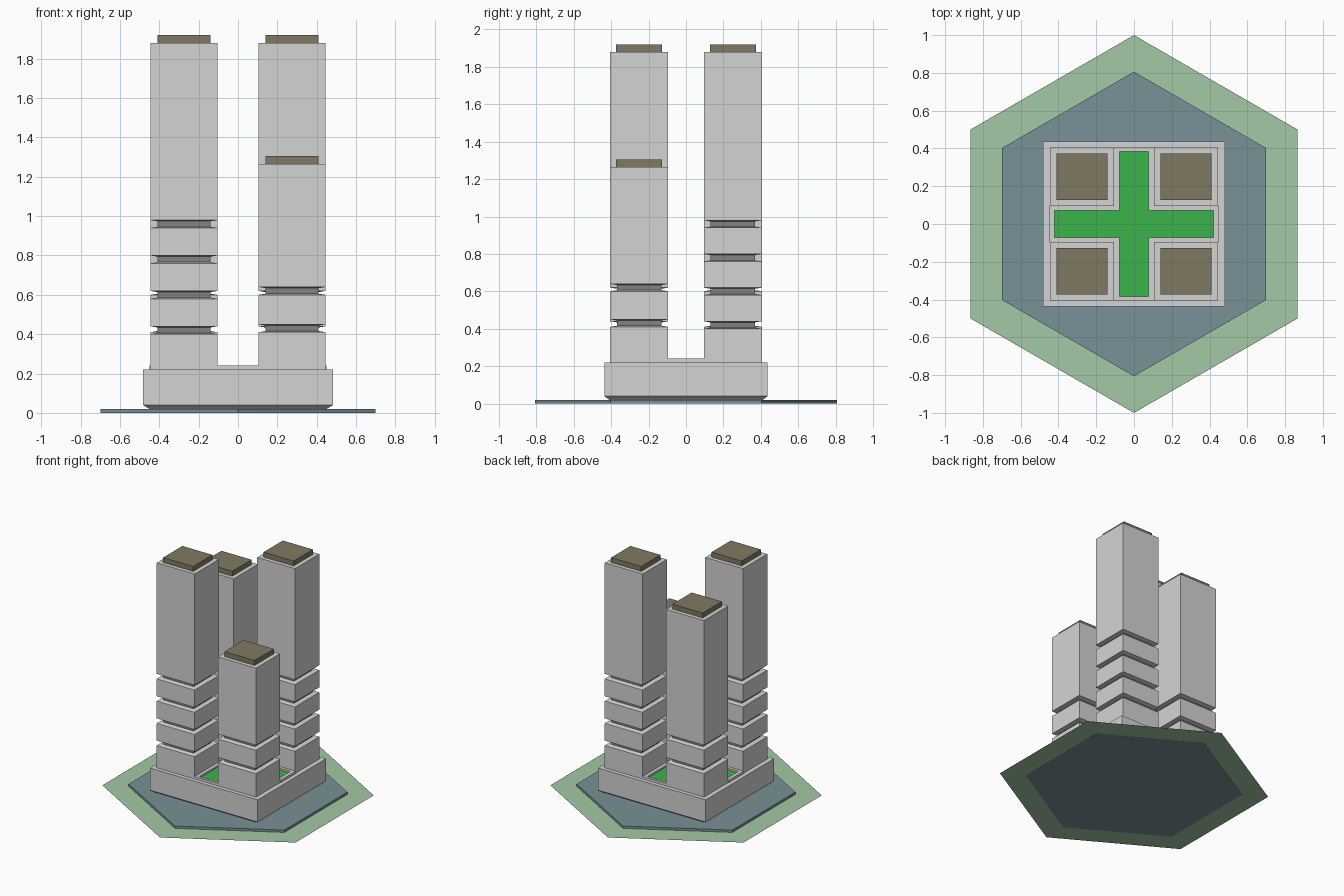
import bpy
import bmesh
import math

if "Cube" in bpy.data.objects:
    bpy.data.objects.remove(bpy.data.objects["Cube"], do_unlink=True)


def linear(c):
    c /= 255
    return c / 12.92 if c <= 0.04045 else ((c + 0.055) / 1.055) ** 2.4


def material(name, r, g, b):
    m = bpy.data.materials.new(name)
    m.use_nodes = True
    col = (linear(r), linear(g), linear(b), 1)
    m.diffuse_color = col
    m.node_tree.nodes["Principled BSDF"].inputs["Base Color"].default_value = col
    return m


concrete = material("concrete grey", 212, 212, 212)
shadow_gap = material("dark grey", 130, 130, 130)
bronze = material("roof olive", 128, 122, 98)
grass = material("pale green", 163, 201, 165)
slate = material("slate blue", 120, 146, 151)
lawn_green = material("bright green", 60, 180, 75)


def finish(name, bm, *mats):
    bmesh.ops.recalc_face_normals(bm, faces=bm.faces)
    me = bpy.data.meshes.new(name)
    bm.to_mesh(me)
    bm.free()
    for m in mats:
        me.materials.append(m)
    ob = bpy.data.objects.new(name, me)
    bpy.context.collection.objects.link(ob)
    return ob


def loft(name, outlines, mats, rule=None):
    """Stack (z, points) outlines into a capped solid; rule picks a material per level."""
    bm = bmesh.new()
    rings = [[bm.verts.new((x, y, z)) for x, y in pts] for z, pts in outlines]
    n = len(rings[0])
    for i, (a, b) in enumerate(zip(rings, rings[1:])):
        for k in range(n):
            f = bm.faces.new((a[k], a[(k + 1) % n], b[(k + 1) % n], b[k]))
            f.material_index = rule(i) if rule else 0
    bm.faces.new(rings[0])
    bm.faces.new(rings[-1])
    return finish(name, bm, *mats)


def rect(cx, cy, hx, hy):
    return [(cx - hx, cy - hy), (cx + hx, cy - hy), (cx + hx, cy + hy), (cx - hx, cy + hy)]


def hexagon(r):
    return [(r * math.sin(math.pi * k / 3), r * math.cos(math.pi * k / 3)) for k in range(6)]


def cross(lx, ly, wx, wy):
    """Plus-shaped outline with arm lengths lx, ly and half widths wx, wy."""
    return [(-wx, -ly), (wx, -ly), (wx, -wy), (lx, -wy), (lx, wy), (wx, wy),
            (wx, ly), (-wx, ly), (-wx, wy), (-lx, wy), (-lx, -wy), (-wx, -wy)]


# Ground sheet and paved plaza
bm = bmesh.new()
bm.faces.new([bm.verts.new((x, y, 0.001)) for x, y in hexagon(1)])
finish("ground_sheet", bm, grass)
loft("plaza", [(0, hexagon(0.806)), (0.02, hexagon(0.806))], [slate])

# Podium with tapered foot
loft("podium", [(0.02, rect(0, 0, 0.45, 0.41)), (0.04, rect(0, 0, 0.483, 0.437)),
                (0.22, rect(0, 0, 0.483, 0.437))], [concrete])

# Garden: raised kerb around a sunken lawn
outer = cross(0.45, 0.405, 0.105, 0.095)
inner = cross(0.42, 0.385, 0.077, 0.072)
bm = bmesh.new()
levels = [[bm.verts.new((x, y, z)) for x, y in pts]
          for z, pts in ((0.215, outer), (0.24, outer), (0.24, inner), (0.215, inner))]
for a, b in zip(levels, levels[1:]):
    for k in range(12):
        bm.faces.new((a[k], a[(k + 1) % 12], b[(k + 1) % 12], b[k]))
finish("garden_kerb", bm, concrete)
loft("lawn", [(0.215, inner), (0.226, inner)], [lawn_green])


# Towers with recessed bands and roof slabs
def tower(name, sx, sy, top, gaps):
    cx, cy, hx, hy = sx * 0.275, sy * 0.25, 0.17, 0.155
    steps = [(0.21, 0)]
    for z in gaps:
        steps += [(z, 0), (z + 0.006, 0.035), (z + 0.034, 0.035), (z + 0.04, 0)]
    steps.append((top, 0))
    loft(name, [(z, rect(cx, cy, hx - d, hy - d)) for z, d in steps],
         [concrete, shadow_gap], lambda i: int(i % 4 == 2))
    loft(name + "_roof", [(top, rect(cx, cy, 0.135, 0.123)),
                          (top + 0.04, rect(cx, cy, 0.135, 0.123))], [bronze])


four_gaps = [0.40, 0.58, 0.76, 0.94]
two_gaps = [0.41, 0.60]
tower("front_right_tower", -1, -1, 1.88, four_gaps)
tower("back_left_tower", 1, 1, 1.88, four_gaps)
tower("front_left_tower", 1, -1, 1.265, two_gaps)
tower("back_right_tower", -1, 1, 1.65, two_gaps)
